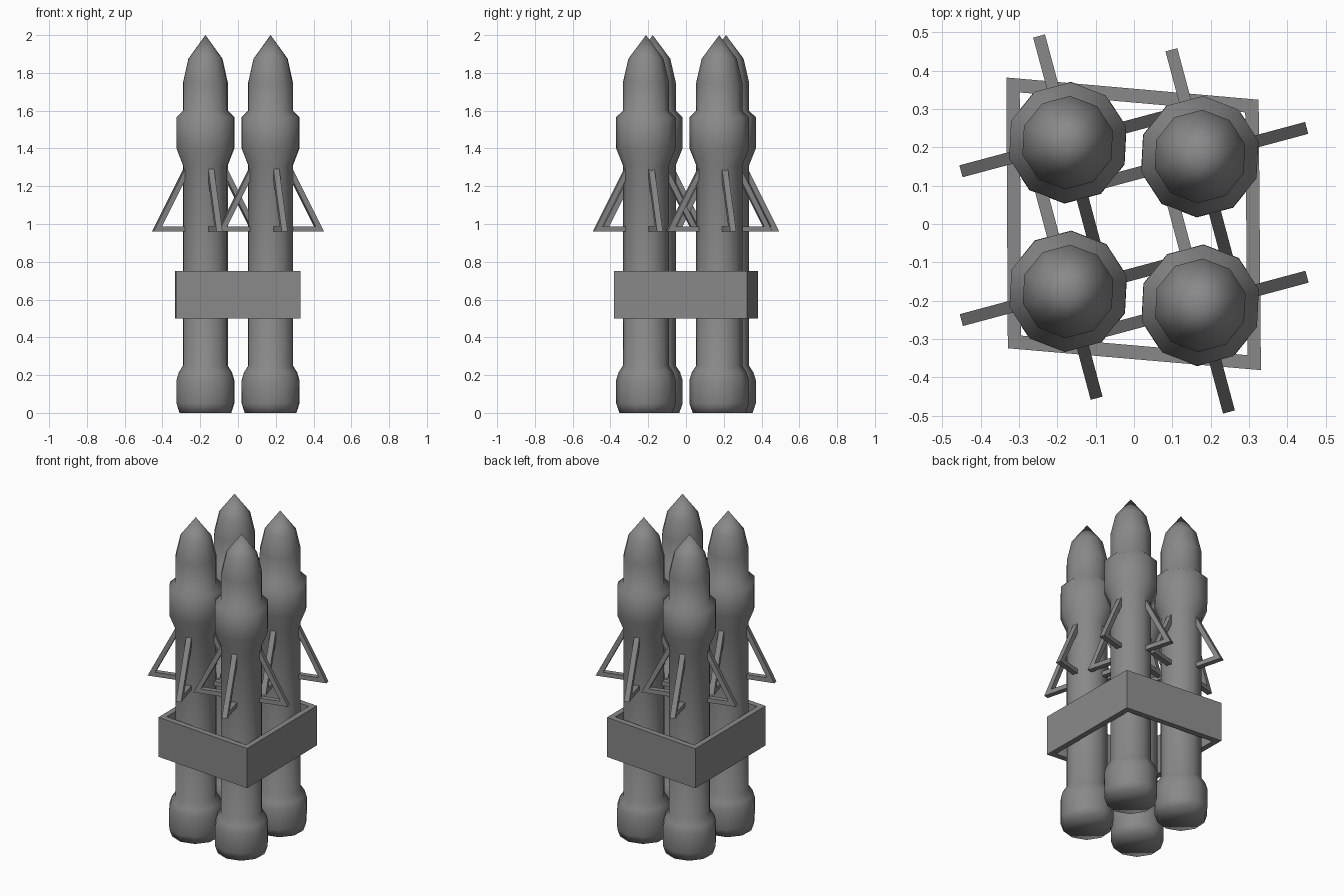
import bpy, bmesh, math

if "Cube" in bpy.data.objects:
    bpy.data.objects.remove(bpy.data.objects["Cube"])

TILT = math.radians(15)
SIDES = 10

dark = bpy.data.materials.new("dark_grey")
dark.diffuse_color = (0.25, 0.25, 0.25, 1)
dark.use_nodes = True
dark.node_tree.nodes["Principled BSDF"].inputs["Base Color"].default_value = dark.diffuse_color


def make_object(name, bm, location=(0, 0, 0), angle=30):
    bmesh.ops.recalc_face_normals(bm, faces=bm.faces)
    mesh = bpy.data.meshes.new(name)
    bm.to_mesh(mesh)
    bm.free()
    mesh.materials.append(dark)
    obj = bpy.data.objects.new(name, mesh)
    bpy.context.collection.objects.link(obj)
    obj.location = location
    bpy.ops.object.select_all(action='DESELECT')
    obj.select_set(True)
    bpy.context.view_layer.objects.active = obj
    bpy.ops.object.shade_smooth_by_angle(angle=math.radians(angle))
    return obj


def lathe(profile):
    # Rings of a ten-sided body, closed below and pointed on top
    bm = bmesh.new()
    rings = []
    for r, z in profile:
        rings.append([bm.verts.new((r * math.cos(TILT + i * math.tau / SIDES),
                                    r * math.sin(TILT + i * math.tau / SIDES), z))
                      for i in range(SIDES)])
    tip = bm.verts.new((0, 0, 2.0))
    for a, b in zip(rings, rings[1:]):
        for i in range(SIDES):
            j = (i + 1) % SIDES
            bm.faces.new((a[i], a[j], b[j], b[i]))
    for i in range(SIDES):
        bm.faces.new((rings[-1][i], rings[-1][(i + 1) % SIDES], tip))
    bm.faces.new(rings[0][::-1])
    return bm


def fin_frame(profile, half_width):
    # Four open triangular brackets around one rocket
    bm = bmesh.new()
    for k in range(4):
        a = TILT + k * math.pi / 2
        c, s = math.cos(a), math.sin(a)
        sides = [[bm.verts.new((r * c - w * s, r * s + w * c, z)) for r, z in profile]
                 for w in (-half_width, half_width)]
        n = len(profile)
        bm.faces.new(sides[0])
        bm.faces.new(sides[1][::-1])
        for i in range(n):
            j = (i + 1) % n
            bm.faces.new((sides[0][i], sides[0][j], sides[1][j], sides[1][i]))
    return bm


# Rocket outline: (radius, height)
body = [(0.141, 0), (0.158, 0.05), (0.159, 0.17), (0.145, 0.215),
        (0.122, 0.25), (0.122, 1.31), (0.158, 1.40), (0.158, 1.565),
        (0.122, 1.60), (0.122, 1.75), (0.093, 1.875)]
bracket = [(0.10, 0.96), (0.288, 0.96), (0.117, 1.29), (0.10, 1.29),
           (0.10, 1.262), (0.242, 0.988), (0.10, 0.988)]

# Four rockets with their brackets
spots = [(-0.173, 0.212), (0.172, 0.176), (-0.172, -0.176), (0.173, -0.212)]
for i, (x, y) in enumerate(spots, 1):
    make_object(f"rocket_body_{i}", lathe(body), (x, y, 0), 180)
    make_object(f"rocket_fins_{i}", fin_frame(bracket, 0.016), (x, y, 0))

# Skewed band that holds the rockets together
outer = [(-0.333, 0.382), (0.325, 0.324), (0.331, -0.381), (-0.329, -0.324)]
inner = [(-0.298, 0.343), (0.290, 0.291), (0.296, -0.342), (-0.294, -0.291)]
bm = bmesh.new()
loops = [[bm.verts.new((x, y, z)) for x, y in pts]
         for pts, z in ((outer, 0.5), (outer, 0.75), (inner, 0.75), (inner, 0.5))]
for a, b in zip(loops, loops[1:] + loops[:1]):
    for i in range(4):
        j = (i + 1) % 4
        bm.faces.new((a[i], a[j], b[j], b[i]))
make_object("holding_band", bm)
